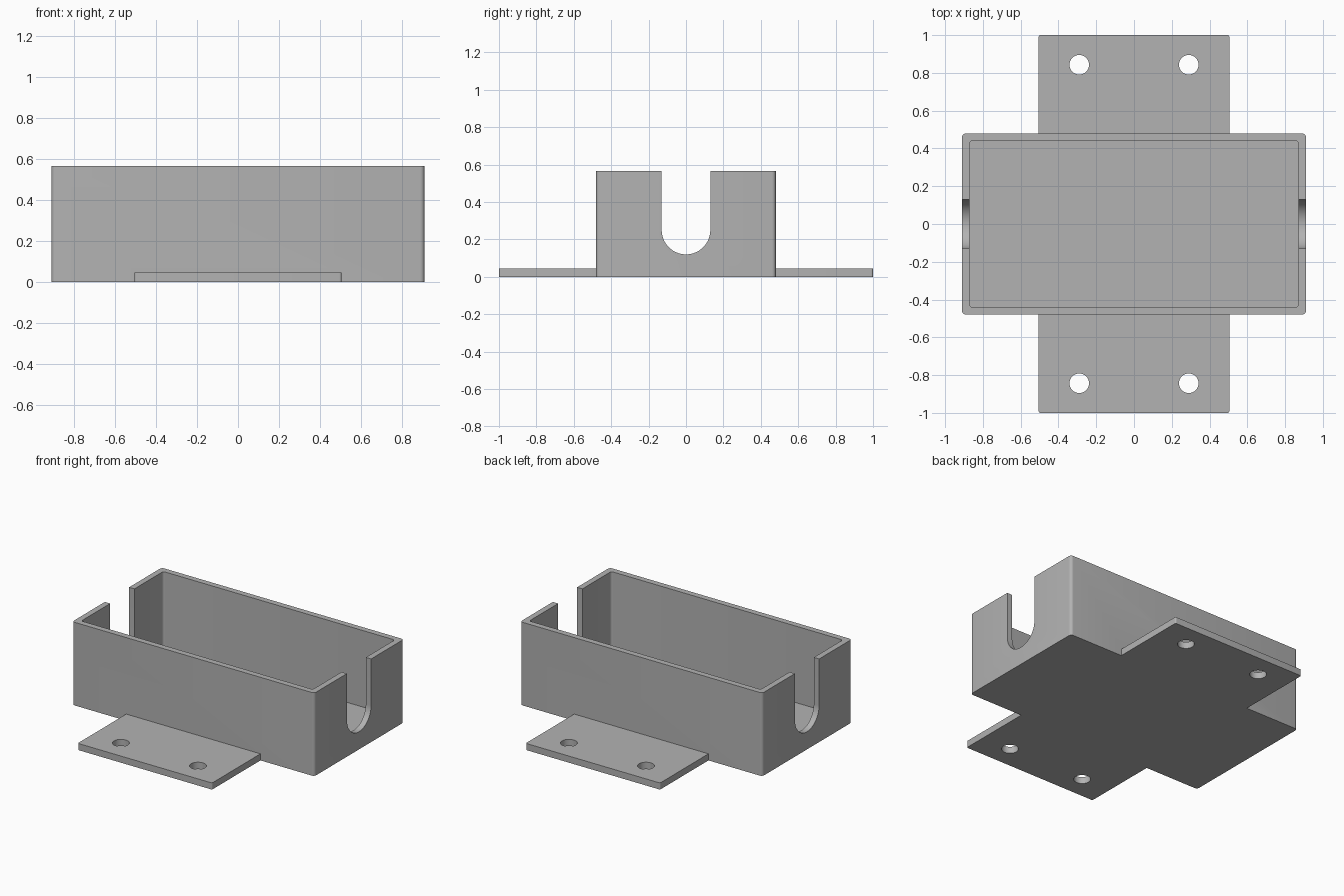
import bpy, bmesh
from math import cos, sin, pi, radians
from mathutils import Vector

cube = bpy.data.objects.get("Cube")
if cube:
    bpy.data.objects.remove(cube, do_unlink=True)

GREY = (0.45, 0.45, 0.45, 1)
HALF_X, HALF_Y, HEIGHT = 0.91, 0.48, 0.565
WALL, FLOOR = 0.04, 0.045
SLOT_R, SLOT_Z = 0.13, 0.25

mat = bpy.data.materials.new("matte grey")
mat.use_nodes = True
mat.diffuse_color = GREY
mat.node_tree.nodes["Principled BSDF"].inputs["Base Color"].default_value = GREY


def arc(cx, cy, r, start, end, steps):
    angles = [start + (end - start) * i / steps for i in range(steps + 1)]
    return [(cx + r * cos(a), cy + r * sin(a)) for a in angles]


def rounded_rect(hx, hy, r):
    pts = []
    for i, (sx, sy) in enumerate([(1, 1), (-1, 1), (-1, -1), (1, -1)]):
        pts += arc(sx * (hx - r), sy * (hy - r), r, i * pi / 2, (i + 1) * pi / 2, 5)
    return pts


def prism(name, outline, low, high, along_x=False):
    """Extrude a closed outline along z, or along x for a (y, z) outline."""
    bm = bmesh.new()
    place = (lambda a, b: (low, a, b)) if along_x else (lambda a, b: (a, b, low))
    face = bm.faces.new([bm.verts.new(place(a, b)) for a, b in outline])
    moved = bmesh.ops.extrude_face_region(bm, geom=[face])["geom"]
    shift = Vector((1, 0, 0) if along_x else (0, 0, 1)) * (high - low)
    bmesh.ops.translate(bm, vec=shift, verts=[g for g in moved if isinstance(g, bmesh.types.BMVert)])
    bmesh.ops.recalc_face_normals(bm, faces=bm.faces)
    mesh = bpy.data.meshes.new(name)
    bm.to_mesh(mesh)
    bm.free()
    mesh.materials.append(mat)
    obj = bpy.data.objects.new(name, mesh)
    bpy.context.collection.objects.link(obj)
    return obj


def combine(target, tool, operation):
    mod = target.modifiers.new(operation.lower(), "BOOLEAN")
    mod.operation, mod.object, mod.solver = operation, tool, "EXACT"
    bpy.context.view_layer.objects.active = target
    bpy.ops.object.modifier_apply(modifier=mod.name)
    bpy.data.objects.remove(tool, do_unlink=True)


# Outer tray block joined to the mounting plate
tray = prism("mounting_tray", rounded_rect(HALF_X, HALF_Y, 0.02), 0, HEIGHT)
combine(tray, prism("mounting_plate", rounded_rect(0.505, 1, 0.01), 0, FLOOR), "UNION")

# Hollow interior
cavity = rounded_rect(HALF_X - WALL, HALF_Y - WALL, 0.015)
combine(tray, prism("cavity_cutter", cavity, FLOOR, 1), "DIFFERENCE")

# U-shaped slot through both end walls
slot = arc(0, SLOT_Z, SLOT_R, pi, 2 * pi, 32) + [(SLOT_R, 1), (-SLOT_R, 1)]
combine(tray, prism("slot_cutter", slot, -1, 1, along_x=True), "DIFFERENCE")

# Screw holes in the plate tabs
for x in (-0.29, 0.29):
    for y in (-0.843, 0.843):
        hole = arc(x, y, 0.052, 0, 2 * pi, 32)[:-1]
        combine(tray, prism("hole_cutter", hole, -0.1, 0.2), "DIFFERENCE")

# Smooth rounded corners, crisp edges
bpy.ops.object.select_all(action="DESELECT")
tray.select_set(True)
bpy.context.view_layer.objects.active = tray
bpy.ops.object.shade_smooth_by_angle(angle=radians(30))
